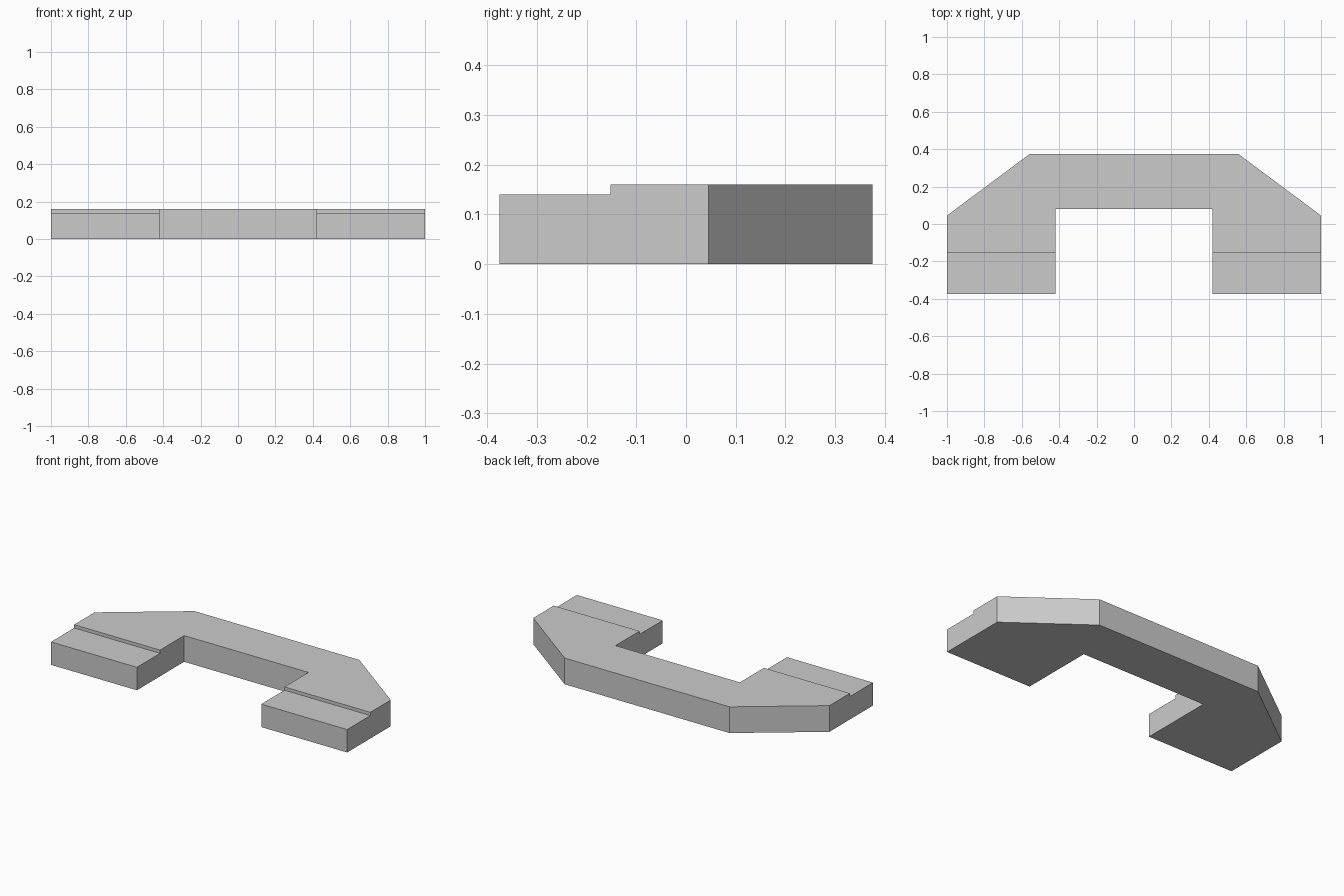
import bpy
import bmesh
import math

cube = bpy.data.objects.get("Cube")
if cube:
    bpy.data.objects.remove(cube, do_unlink=True)

PAD_TOP, BODY_TOP = 0.14, 0.16
OUTER, INNER = 1.0, 0.42
FRONT, STEP, INNER_BACK, BACK = -0.375, -0.152, 0.08, 0.375

# Plain grey material
grey = bpy.data.materials.new("light_grey")
grey.use_nodes = True
grey.diffuse_color = (0.6, 0.6, 0.6, 1)
grey.node_tree.nodes["Principled BSDF"].inputs["Base Color"].default_value = grey.diffuse_color

bm = bmesh.new()


def row(points):
    return [bm.verts.new((x, y, 0)) for x, y in points]


def raise_faces(faces, height, keep):
    """Extrude faces upward and return the new top faces."""
    result = bmesh.ops.extrude_face_region(bm, geom=faces, use_keep_orig=keep)["geom"]
    verts = [g for g in result if isinstance(g, bmesh.types.BMVert)]
    bmesh.ops.translate(bm, verts=verts, vec=(0, 0, height))
    return [g for g in result if isinstance(g, bmesh.types.BMFace)]


# Plan of the bridge-shaped body, half outline mirrored to the other side
half = [(INNER, INNER_BACK), (INNER, STEP), (OUTER, STEP), (OUTER, 0.045), (0.557, BACK)]
left = row(half)
right = row([(-x, y) for x, y in half])
plan = [bm.faces.new(left + right[::-1])]

# Plan of the two lower front pads, sharing the step edge with the body
for side, sign in ((left, 1), (right, -1)):
    front = row([(sign * OUTER, FRONT), (sign * INNER, FRONT)])
    plan.append(bm.faces.new([side[1], side[2]] + front))

# Raise everything to pad height, then the body a little further
tops = raise_faces(plan, PAD_TOP, True)
body_top = max(tops, key=lambda f: len(f.verts))
raise_faces([body_top], BODY_TOP - PAD_TOP, False)

# Merge coplanar faces and point all normals outward
bmesh.ops.recalc_face_normals(bm, faces=bm.faces[:])
bmesh.ops.dissolve_limit(bm, angle_limit=math.radians(1), verts=bm.verts[:], edges=bm.edges[:])
bmesh.ops.recalc_face_normals(bm, faces=bm.faces[:])

mesh = bpy.data.meshes.new("stepped_bracket")
bm.to_mesh(mesh)
bm.free()
mesh.materials.append(grey)
bracket = bpy.data.objects.new("stepped_bracket", mesh)
bpy.context.collection.objects.link(bracket)
